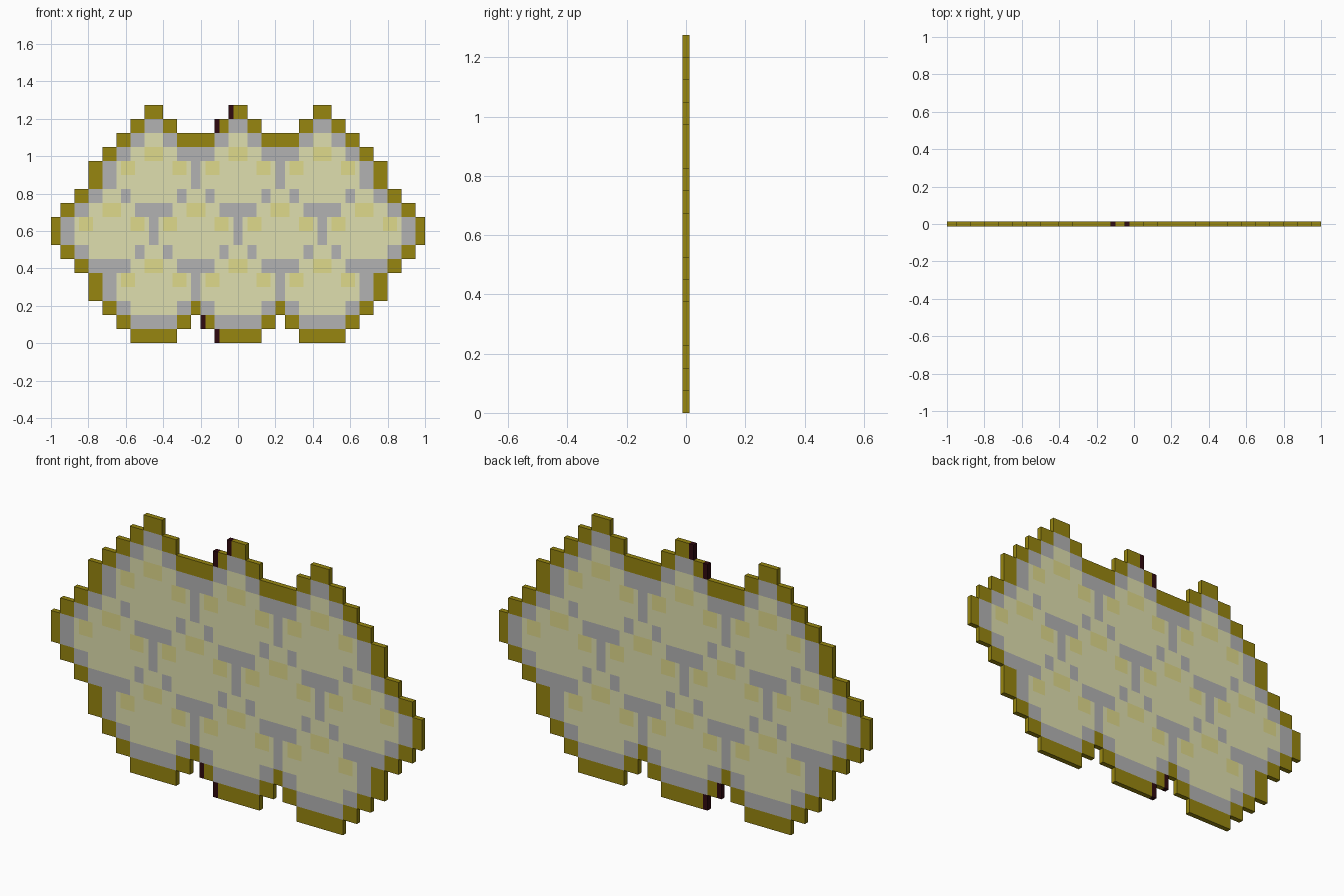
import bpy, bmesh

if "Cube" in bpy.data.objects:
    bpy.data.objects.remove(bpy.data.objects["Cube"])

PX, ROW, HALF_T = 0.025, 0.075, 0.0125   # pixel width, row height, half thickness
ROWS, HALF_COLS = 17, 40
TOWERS = (-18, 0, 18)                    # column centres of the top and bottom cells
OUTER = {3: 29, 4: 32, 5: 32, 6: 35, 7: 38, 8: 40, 9: 40, 10: 38, 11: 35,
         12: 32, 13: 32, 14: 29, 2: 26}  # half widths of the unbroken rows
TOWER_OUT = {0: 2, 1: 5, 15: 8, 16: 5}   # half widths of the separate crowns and feet
TOWER_IN = {1: 2, 2: 5, 14: 8, 15: 5}    # same for the grey area inside the rim
CELL = (2, 5, 8, 8, 5)                   # half widths of one honey cell, top to bottom
CELLS = [(x, 2) for x in TOWERS] + [(x, 6) for x in (-27, -9, 9, 27)] + [(x, 10) for x in TOWERS]


def near_tower(x, w):
    return any(abs(x - t) < w for t in TOWERS)


def kind(i, r):
    """Name of the part that fills column i, row r (from the top), or None."""
    x = i + 0.5
    if r in OUTER:
        if abs(x) > OUTER[r]:
            return None
    elif not near_tower(x, TOWER_OUT.get(r, 0)):
        return None
    # honey cells with their darker spots
    for cx, top in CELLS:
        k, d = r - top, abs(x - cx)
        if 0 <= k < 5 and d < CELL[k]:
            spot = (k == 1 and d < 1.6) or (k == 2 and 4 < d < 7)
            return "honey_spots" if spot else "honey_cells"
    # grey comb frame, then the rim around it
    if r in TOWER_IN:
        inside = near_tower(x, TOWER_IN[r])
    else:
        inside = 3 <= r <= 13 and abs(x) < OUTER[r] - (2 if r in (8, 9) else 3)
    if inside:
        return "comb_frame"
    # dark notches on the left of the middle column
    if (r, i) in ((0, -2), (1, -5), (15, -8), (16, -5)):
        return "dark_notches"
    return "rim"


def build(name, color):
    """Flush slab of pixels, with side walls only where the outline is exposed."""
    bm = bmesh.new()

    def quad(*pts):
        bm.faces.new([bm.verts.new(p) for p in pts])

    for r in range(ROWS):
        z1 = (ROWS - r) * ROW
        z0 = z1 - ROW
        for i in range(-HALF_COLS, HALF_COLS):
            if kind(i, r) != name:
                continue
            a, b, f, k = i * PX, (i + 1) * PX, -HALF_T, HALF_T
            quad((a, f, z0), (b, f, z0), (b, f, z1), (a, f, z1))
            quad((b, k, z0), (a, k, z0), (a, k, z1), (b, k, z1))
            if not kind(i - 1, r):
                quad((a, k, z0), (a, f, z0), (a, f, z1), (a, k, z1))
            if not kind(i + 1, r):
                quad((b, f, z0), (b, k, z0), (b, k, z1), (b, f, z1))
            if not kind(i, r - 1):
                quad((a, f, z1), (b, f, z1), (b, k, z1), (a, k, z1))
            if not kind(i, r + 1):
                quad((a, k, z0), (b, k, z0), (b, f, z0), (a, f, z0))
    bmesh.ops.remove_doubles(bm, verts=bm.verts, dist=1e-4)
    me = bpy.data.meshes.new(name)
    bm.to_mesh(me)
    bm.free()
    mat = bpy.data.materials.new(name)
    mat.diffuse_color = (*color, 1)
    mat.use_nodes = True
    mat.node_tree.nodes["Principled BSDF"].inputs["Base Color"].default_value = mat.diffuse_color
    me.materials.append(mat)
    bpy.context.collection.objects.link(bpy.data.objects.new(name, me))


build("rim", (0.31, 0.24, 0.005))
build("dark_notches", (0.03, 0.003, 0.005))
build("comb_frame", (0.45, 0.45, 0.45))
build("honey_cells", (0.74, 0.74, 0.43))
build("honey_spots", (0.74, 0.70, 0.26))
